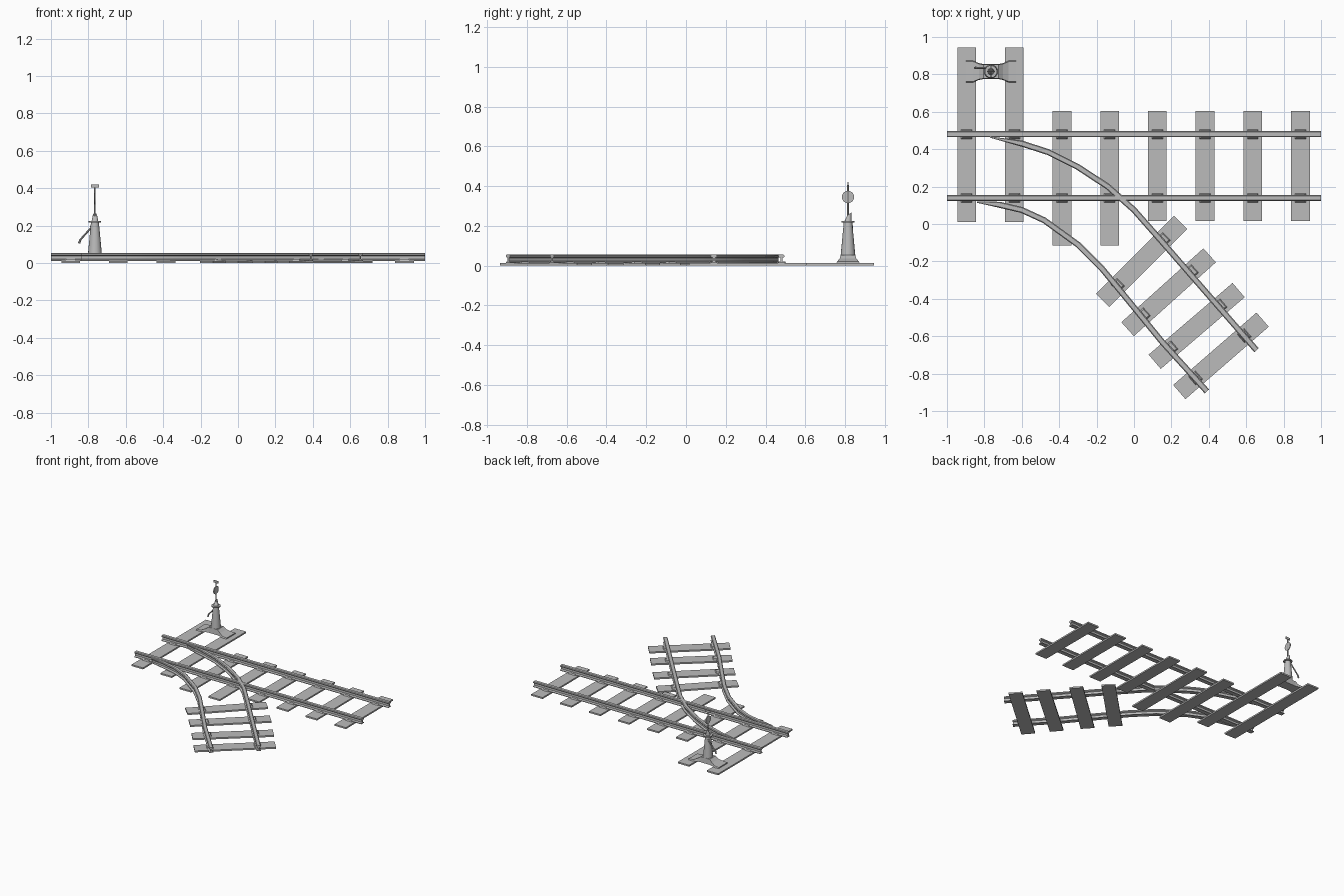
import bpy, bmesh
from math import radians, cos, sin
from mathutils import Vector, Matrix

cube = bpy.data.objects.get("Cube")
if cube:
    bpy.data.objects.remove(cube, do_unlink=True)

grey = bpy.data.materials.new("plain_grey")
grey.use_nodes = True
grey.diffuse_color = (0.5, 0.5, 0.5, 1)
grey.node_tree.nodes["Principled BSDF"].inputs["Base Color"].default_value = (0.5, 0.5, 0.5, 1)


def finish(name, bm, smooth=False):
    bmesh.ops.recalc_face_normals(bm, faces=bm.faces)
    mesh = bpy.data.meshes.new(name)
    bm.to_mesh(mesh)
    bm.free()
    mesh.materials.append(grey)
    ob = bpy.data.objects.new(name, mesh)
    bpy.context.collection.objects.link(ob)
    if smooth:
        bpy.ops.object.select_all(action="DESELECT")
        bpy.context.view_layer.objects.active = ob
        ob.select_set(True)
        bpy.ops.object.shade_smooth_by_angle(angle=radians(35))
    return ob


def loft(name, rings, smooth=False):
    """Skin a list of equal closed rings and cap both ends."""
    bm = bmesh.new()
    rows = [[bm.verts.new(p) for p in ring] for ring in rings]
    n = len(rows[0])
    for a, b in zip(rows, rows[1:]):
        for i in range(n):
            j = (i + 1) % n
            bm.faces.new((a[i], a[j], b[j], b[i]))
    bm.faces.new(rows[0])
    bm.faces.new(rows[-1])
    return finish(name, bm, smooth)


def box(name, centre, size, angle=0, taper=1):
    """Box turned about z, its top scaled by taper."""
    bm = bmesh.new()
    bmesh.ops.create_cube(bm, size=1)
    for v in bm.verts:
        k = taper if v.co.z > 0 else 1
        v.co = Vector((v.co.x * size[0] * k, v.co.y * size[1] * k, v.co.z * size[2]))
    bm.transform(Matrix.Translation(centre) @ Matrix.Rotation(radians(angle), 4, "Z"))
    return finish(name, bm)


def rod(name, start, end, r1, r2=None, sides=12):
    a, b = Vector(start), Vector(end)
    bm = bmesh.new()
    bmesh.ops.create_cone(bm, cap_ends=True, segments=sides, radius1=r1,
                          radius2=r1 if r2 is None else r2, depth=(b - a).length)
    turn = (b - a).to_track_quat("Z", "Y").to_matrix().to_4x4()
    bm.transform(Matrix.Translation((a + b) / 2) @ turn)
    return finish(name, bm, True)


# Rail section: foot, web and rounded head (half profile, mirrored)
HALF = [(0.016, 0.012), (0.016, 0.017), (0.005, 0.023), (0.005, 0.038),
        (0.015, 0.043), (0.016, 0.050), (0.011, 0.055)]
SECTION = HALF + [(-w, z) for w, z in reversed(HALF)]


def rail(name, path, tip=1):
    pts = [Vector(p) for p in path]
    rings = []
    for i, p in enumerate(pts):
        d1 = (p - pts[i - 1]).normalized() if i else (pts[1] - p).normalized()
        d2 = (pts[i + 1] - p).normalized() if i < len(pts) - 1 else d1
        d = (d1 + d2).normalized()
        side = Vector((-d.y, d.x)) / d.dot(d1)
        k = tip if i == 0 else 1
        rings.append([(p.x + side.x * w * k, p.y + side.y * w * k, z) for w, z in SECTION])
    return loft(name, rings, True)


# Straight rails and diverging rails
RAIL_Y = (0.48, 0.14)
rail("back_straight_rail", [(-1, RAIL_Y[0]), (1, RAIL_Y[0])])
rail("front_straight_rail", [(-1, RAIL_Y[1]), (1, RAIL_Y[1])])
rail("outer_curved_rail", [(-0.77, 0.465), (-0.6, 0.43), (-0.46, 0.385), (-0.3, 0.305),
                           (-0.14, 0.2), (0, 0.075), (0.15, -0.095), (0.655, -0.675)], 0.2)
rail("inner_curved_rail", [(-0.84, 0.117), (-0.72, 0.103), (-0.6, 0.075), (-0.48, 0.02),
                           (-0.3, -0.11), (-0.17, -0.24), (-0.05, -0.385), (0.15, -0.63),
                           (0.39, -0.895)], 0.2)

# Sleepers across the straight track, with rail plates
for i in range(8):
    x = -0.895 + 0.255 * i
    low, high = (0.01, 0.945) if i < 2 else (-0.115, 0.605) if i < 4 else (0.015, 0.605)
    box(f"straight_sleeper_{i + 1}", (x, (low + high) / 2, 0.006), (0.1, high - low, 0.012))
    for y in RAIL_Y:
        box(f"rail_plate_{i + 1}", (x, y, 0.016), (0.06, 0.05, 0.01), 0, 0.75)

# Sleepers across the diverging track, with rail plates
for i, (x, y, angle) in enumerate([(0.04, -0.2, 45), (0.185, -0.365, 42),
                                   (0.335, -0.545, 40.5), (0.465, -0.705, 41)]):
    box(f"branch_sleeper_{i + 1}", (x, y, 0.006), (0.59, 0.1, 0.012), angle)
    c, s = cos(radians(angle)), sin(radians(angle))
    for t in (-0.18, 0.165):
        box(f"branch_rail_plate_{i + 1}", (x + t * c, y + t * s, 0.016),
            (0.05, 0.06, 0.01), angle, 0.75)

# Switch stand base: waisted casting, raised in the middle
SX, SY = -0.765, 0.815
half = [(0.133, 0.058, 0.020), (0.095, 0.058, 0.022), (0.065, 0.045, 0.035), (0.04, 0.04, 0.054)]
stations = [(-a, w, z) for a, w, z in half] + list(reversed(half))
loft("stand_base", [[(SX + a, SY - w, 0.012), (SX + a, SY + w, 0.012),
                     (SX + a, SY + w * 0.92, z), (SX + a, SY - w * 0.92, z)]
                    for a, w, z in stations])

# Stand column with a collar and slanted cap
rod("stand_column", (SX, SY, 0.05), (SX, SY, 0.22), 0.037, 0.021, 16)
rod("stand_collar", (SX, SY, 0.217), (SX, SY, 0.225), 0.033, sides=16)
bm = bmesh.new()
bmesh.ops.create_cone(bm, cap_ends=True, segments=12, radius1=0.018, radius2=0.011, depth=0.035)
for v in bm.verts:
    if v.co.z > 0:
        v.co.z += v.co.y * 0.8
        v.co.y += 0.006
bm.transform(Matrix.Translation((SX, SY, 0.241)))
finish("stand_cap", bm, True)

# Signal mast, round target and crossing blade
rod("signal_mast", (SX, SY, 0.22), (SX, SY, 0.405), 0.004, sides=8)
rod("round_target", (SX - 0.003, SY, 0.345), (SX + 0.003, SY, 0.345), 0.031, sides=20)
box("top_blade", (SX, SY, 0.412), (0.042, 0.005, 0.018))

# Throw lever with bent handle
LY = SY + 0.02
rod("lever_pivot", (SX, SY, 0.195), (SX - 0.02, LY, 0.195), 0.008, sides=8)
rod("lever_arm", (SX - 0.015, LY, 0.195), (SX - 0.078, LY, 0.125), 0.005, sides=8)
rod("lever_handle", (SX - 0.077, LY, 0.128), (SX - 0.085, LY, 0.105), 0.006, sides=8)
